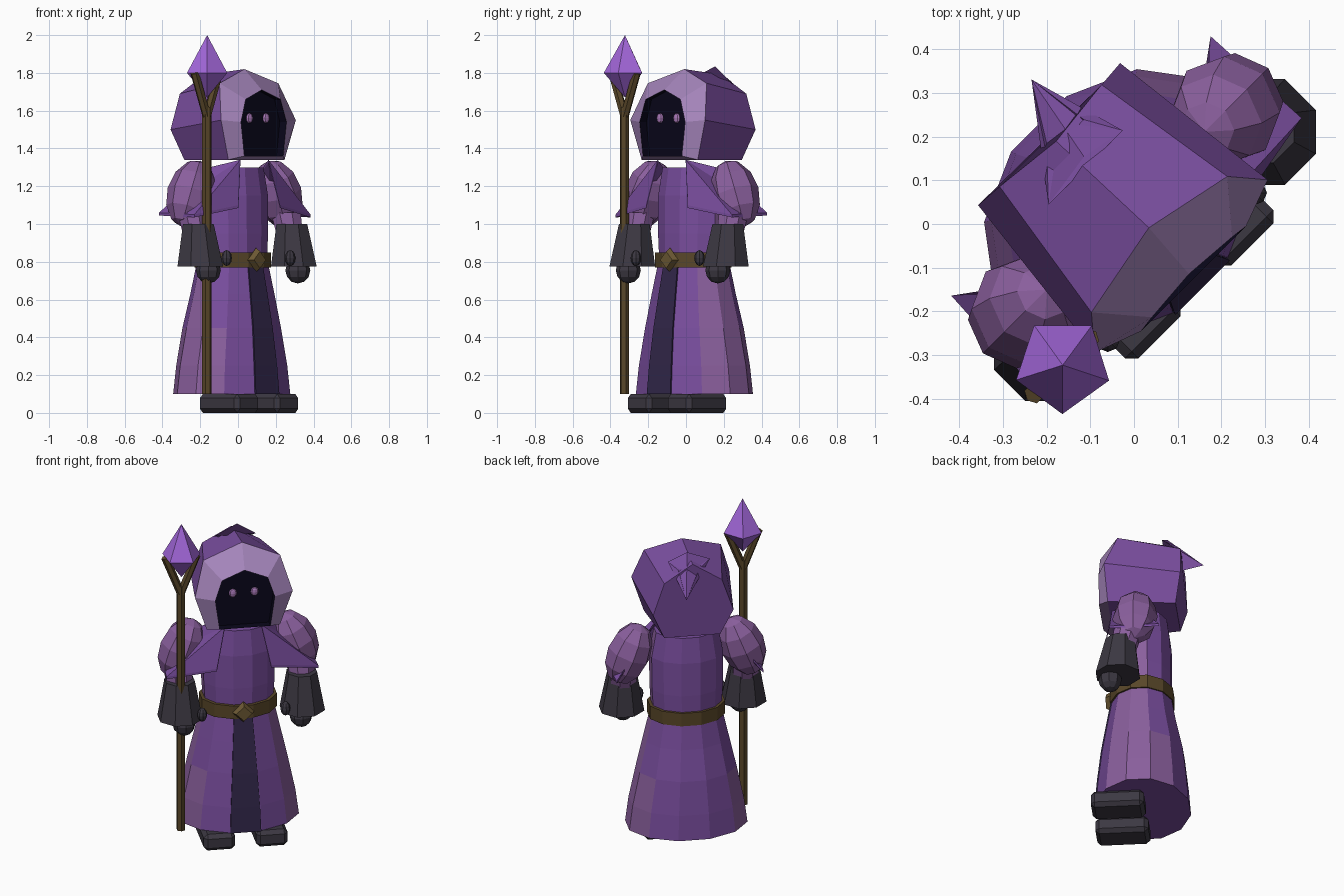
import bpy, bmesh
from math import sin, cos, pi, radians
from mathutils import Matrix, Vector

if "Cube" in bpy.data.objects:
    bpy.data.objects.remove(bpy.data.objects["Cube"])

# The figure is built facing -y, then turned to look over the corner
PLACE = Matrix.Rotation(radians(45), 4, 'Z') @ Matrix.Translation((0.008, 0, 0))


def material(name, hex_code):
    srgb = [int(hex_code[i:i + 2], 16) / 255 for i in (0, 2, 4)]
    col = [c / 12.92 if c < 0.04 else ((c + 0.055) / 1.055) ** 2.4 for c in srgb] + [1]
    m = bpy.data.materials.new(name)
    m.use_nodes = True
    m.diffuse_color = col
    m.node_tree.nodes["Principled BSDF"].inputs["Base Color"].default_value = col
    return m


purple = material("robe purple", "7a4e9f")
mauve = material("sleeve mauve", "8a5f9d")
lavender = material("hood rim lavender", "a585bb")
shadow = material("hood interior navy", "09071b")
charcoal = material("glove charcoal", "3c3842")
plum = material("front panel dark plum", "32274a")
brown = material("belt and staff brown", "594729")
bronze = material("buckle bronze", "6d5934")
violet = material("crystal violet", "a468dc")
pink = material("eye pink", "a878b8")


def finish(name, bm, *mats):
    bmesh.ops.recalc_face_normals(bm, faces=bm.faces)
    bm.transform(PLACE)
    mesh = bpy.data.meshes.new(name)
    bm.to_mesh(mesh)
    bm.free()
    for m in mats:
        mesh.materials.append(m)
    obj = bpy.data.objects.new(name, mesh)
    bpy.context.collection.objects.link(obj)
    return obj


def loft(rings, rule=None):
    """Skin rings of points; rule(band) gives the material of each band."""
    bm = bmesh.new()
    vs = [[bm.verts.new(p) for p in r] for r in rings]
    n = len(rings[0])
    for b, (lo, hi) in enumerate(zip(vs, vs[1:])):
        for i in range(n):
            j = (i + 1) % n
            f = bm.faces.new((lo[i], lo[j], hi[j], hi[i]))
            f.material_index = rule(b) if rule else 0
    for b, r in ((0, vs[0]), (len(vs) - 2, vs[-1])):
        bm.faces.new(r).material_index = rule(b) if rule else 0
    return bm


def ring(x, y, z, rx, ry, n, turn=0.5):
    return [(x + rx * cos(2 * pi * (i + turn) / n),
             y + ry * sin(2 * pi * (i + turn) / n), z) for i in range(n)]


def ball(name, centre, radii, mat, seg=8, rows=6, tilt=0):
    bm = bmesh.new()
    bmesh.ops.create_uvsphere(bm, u_segments=seg, v_segments=rows, radius=1)
    bm.transform(Matrix.Translation(centre) @ Matrix.Rotation(tilt, 4, 'Y')
                 @ Matrix.Diagonal((*radii, 1)))
    return finish(name, bm, mat)


def rod(name, a, b, r, mat, n=6):
    a, b = Vector(a), Vector(b)
    bm = bmesh.new()
    bmesh.ops.create_cone(bm, cap_ends=True, segments=n, radius1=r, radius2=r,
                          depth=(b - a).length)
    bm.transform(Matrix.Translation((a + b) / 2)
                 @ (b - a).to_track_quat('Z', 'Y').to_matrix().to_4x4())
    return finish(name, bm, mat)


# Robe: flared skirt and torso, with mauve side panels
def robe(name, profile):
    bm = loft([ring(0, cy, z, rx, ry, 12) for z, cy, rx, ry in profile])
    for f in bm.faces:
        f.normal_update()
        z = f.calc_center_median().z
        side = f.normal.x / max(f.normal.xy.length, 0.001)
        wrap = side > 0.7 and f.normal.y < 0 and z < 0.8
        hem = abs(side) > 0.7 and z < 0.45
        if abs(f.normal.z) < 0.8 and (abs(side) > 0.96 or wrap or hem):
            f.material_index = 1
    return finish(name, bm, purple, mauve)


robe("skirt", [(0.1, 0.055, 0.35, 0.27), (0.25, 0.055, 0.33, 0.258),
               (0.45, 0.055, 0.287, 0.235), (0.63, 0.05, 0.245, 0.2), (0.8, 0.05, 0.205, 0.17)])
robe("torso", [(0.8, 0.05, 0.2, 0.165), (0.95, 0.05, 0.21, 0.168),
               (1.15, 0.05, 0.212, 0.165), (1.3, 0.05, 0.185, 0.145)])

# Dark panel hanging down the front
panel = [[(-w, y, z), (w, y, z), (w, y + 0.009, z), (-w, y + 0.009, z)]
         for z, y, w in ((0.1, -0.214, 0.088), (0.25, -0.202, 0.083),
                         (0.45, -0.18, 0.072), (0.63, -0.151, 0.062), (0.8, -0.122, 0.052))]
finish("front_panel", loft(panel), plum)

# Belt and diamond buckle
finish("belt", loft([ring(0, 0.048, z, 0.222, 0.183, 12) for z in (0.77, 0.85)]), brown)
bm = bmesh.new()
bmesh.ops.create_cone(bm, cap_ends=True, segments=4, radius1=0.064, radius2=0.045, depth=0.03)
bm.transform(Matrix.Translation((0, -0.142, 0.81)) @ Matrix.Rotation(pi / 2, 4, 'X'))
finish("buckle", bm, bronze)


# Hood: seven-sided rings from the back to the recessed face
def hood_ring(top, *half):
    right = [Vector(p) for p in half]
    return [Vector(top)] + right + [Vector((-p.x, p.y, p.z)) for p in reversed(right)]


back = hood_ring((0, 0.26, 1.79), (0.165, 0.278, 1.69), (0.23, 0.283, 1.5), (0.16, 0.25, 1.34))
brow = hood_ring((0.01, -0.03, 1.82), (0.22, -0.074, 1.745), (0.28, -0.145, 1.55),
                 (0.21, -0.13, 1.34))
opening = hood_ring((0, -0.17, 1.71), (0.13, -0.18, 1.66), (0.17, -0.185, 1.54),
                    (0.145, -0.185, 1.36))
inside = [Vector((p.x, -0.135, p.z)) for p in opening]
finish("hood", loft([back, brow, opening, inside], lambda b: b), purple, lavender, shadow)

# Folded tip at the back of the hood
bm = bmesh.new()
base = [bm.verts.new(p) for p in ((0.02, 0.19, 1.835), (0.125, 0.17, 1.775),
                                  (0.08, 0.25, 1.755), (0.03, 0.26, 1.62),
                                  (-0.04, 0.25, 1.755), (-0.115, 0.17, 1.775))]
tip = bm.verts.new((0.06, 0.4, 1.635))
bm.faces.new(base)
for i in range(6):
    bm.faces.new((base[i], base[(i + 1) % 6], tip))
finish("hood_tip", bm, purple)

for s, side in ((-1, "right"), (1, "left")):
    ball(side + "_eye", (s * 0.062, -0.14, 1.56), (0.023, 0.014, 0.027), pink)

    # Pointed shoulder cape, tucked under the sleeve
    bm = bmesh.new()
    rim = [(0.105, -0.115, 1.34), (0.2, 0.02, 1.3), (0.42, 0.18, 1.06),
           (0.435, -0.1, 1.05), (0.155, -0.15, 1.1)]
    top, low = ([bm.verts.new((s * x, y, z - d)) for x, y, z in rim] for d in (0, 0.015))
    for layer in (top, low):
        for i in (1, 2, 3):
            bm.faces.new((layer[0], layer[i], layer[i + 1]))
    for i in range(5):
        j = (i + 1) % 5
        bm.faces.new((top[i], top[j], low[j], low[i]))
    finish(side + "_cape", bm, purple)

    # Puffed sleeve, wrist and flared glove
    ball(side + "_sleeve", (s * 0.325, 0.035, 1.16), (0.127, 0.128, 0.188), mauve,
         tilt=-s * 0.38)
    finish(side + "_wrist", loft([ring(s * 0.35, -0.03, 0.94, 0.075, 0.075, 8),
                                  ring(s * 0.35, 0, 1.06, 0.085, 0.085, 8)]), mauve)
    finish(side + "_cuff", loft([ring(s * 0.35, -0.06, 0.775, 0.131, 0.131, 8),
                                 ring(s * 0.35, -0.045, 1.0, 0.088, 0.088, 8)]), charcoal)
    ball(side + "_fist", (s * 0.335, -0.105, 0.755), (0.066, 0.066, 0.07), charcoal)
    ball(side + "_thumb", (s * 0.238, -0.145, 0.82), (0.028, 0.028, 0.042), charcoal)

    # Shoe
    bm = bmesh.new()
    bmesh.ops.create_cube(bm, size=1)
    bm.transform(Matrix.Translation((s * 0.15, -0.075, 0.05))
                 @ Matrix.Diagonal((0.18, 0.3, 0.1, 1)))
    bmesh.ops.bevel(bm, geom=bm.edges[:], offset=0.022, segments=1, affect='EDGES')
    finish(side + "_shoe", bm, charcoal)

    # Staff prong
    rod(side + "_prong", (-0.355, -0.113, 1.57), (-0.355 + s * 0.09, -0.113, 1.8), 0.023, brown)

# Staff and crystal
rod("staff", (-0.355, -0.113, 0.1), (-0.355, -0.113, 1.62), 0.025, brown)
bm = bmesh.new()
girdle = [bm.verts.new(p) for p in ring(-0.352, -0.113, 1.8, 0.112, 0.112, 5, 0.12)]
for z in (2.0, 1.67):
    apex = bm.verts.new((-0.352, -0.113, z))
    for i in range(5):
        bm.faces.new((girdle[i], girdle[(i + 1) % 5], apex))
finish("crystal", bm, violet)
